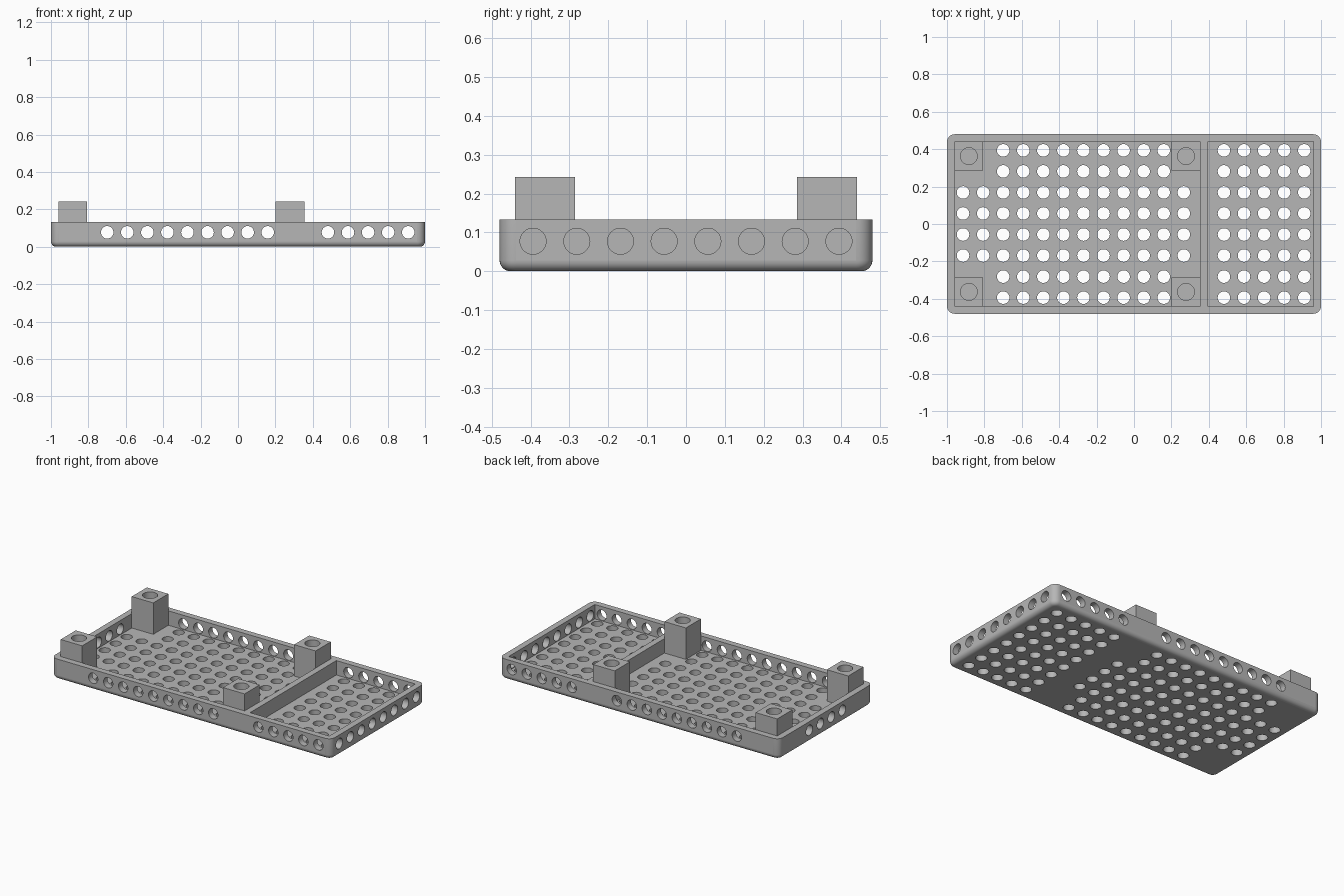
import bpy, bmesh
from mathutils import Matrix, Vector

cube = bpy.data.objects.get("Cube")
if cube:
    bpy.data.objects.remove(cube, do_unlink=True)

# Main dimensions
HALF_X, HALF_Y, RIM = 1.0, 0.48, 0.133
WALL, FLOOR = 0.04, 0.04
POST_TOP, POST_SIZE = 0.243, 0.154
DIVIDER = (0.355, 0.395)
HOLE_R, HOLE_Z = 0.0335, 0.077
IN_X, IN_Y = HALF_X - WALL, HALF_Y - WALL

# Shared hole grid
xs = [-0.914 + 0.1073 * i for i in range(18)]
ys = [0.1125 * (j - 3.5) for j in range(8)]

grey = bpy.data.materials.new("plain grey")
grey.use_nodes = True
colour = (0.47, 0.47, 0.47, 1)
grey.diffuse_color = colour
grey.node_tree.nodes["Principled BSDF"].inputs["Base Color"].default_value = colour


def add_box(bm, lo, hi):
    lo, hi = Vector(lo), Vector(hi)
    m = Matrix.Translation((lo + hi) / 2) @ Matrix.Diagonal((*(hi - lo), 1))
    return bmesh.ops.create_cube(bm, size=1, matrix=m)["verts"]


def add_rod(bm, centre, axis, radius, depth):
    turn = Vector((0, 0, 1)).rotation_difference(Vector(axis)).to_matrix().to_4x4()
    bmesh.ops.create_cone(bm, cap_ends=True, segments=32, radius1=radius,
                          radius2=radius, depth=depth,
                          matrix=Matrix.Translation(centre) @ turn)


def to_object(bm, name):
    mesh = bpy.data.meshes.new(name)
    bm.to_mesh(mesh)
    bm.free()
    ob = bpy.data.objects.new(name, mesh)
    bpy.context.collection.objects.link(ob)
    mesh.materials.append(grey)
    return ob


def carve(ob, bm):
    """Cut a set of separate solids out of an object."""
    cutter = to_object(bm, "cutter")
    cutter.hide_render = True
    mod = ob.modifiers.new("cut", "BOOLEAN")
    mod.operation, mod.solver, mod.object = "DIFFERENCE", "EXACT", cutter
    graph = bpy.context.evaluated_depsgraph_get()
    mesh = bpy.data.meshes.new_from_object(ob.evaluated_get(graph))
    ob.modifiers.clear()
    ob.data = mesh
    bpy.data.objects.remove(cutter, do_unlink=True)


def finish(ob):
    """Smooth the round surfaces, keep the flat panels flat."""
    bpy.ops.object.select_all(action="DESELECT")
    ob.select_set(True)
    bpy.context.view_layer.objects.active = ob
    bpy.ops.object.shade_smooth_by_angle()
    for p in ob.data.polygons:
        if max(abs(c) for c in p.normal) > 0.999:
            p.use_smooth = False


# Tray block with rounded corners and a rounded lower edge
bm = bmesh.new()
add_box(bm, (-HALF_X, -HALF_Y, 0), (HALF_X, HALF_Y, RIM))
uprights = [e for e in bm.edges if abs(e.verts[0].co.z - e.verts[1].co.z) > 0.01]
bmesh.ops.bevel(bm, geom=uprights, offset=0.042, segments=8, profile=0.5, affect="EDGES")
lower = [e for e in bm.edges if all(v.co.z < 0.001 for v in e.verts)]
bmesh.ops.bevel(bm, geom=lower, offset=0.028, segments=6, profile=0.5, affect="EDGES")
tray = to_object(bm, "tray")

# Two compartments, leaving the divider between them
bm = bmesh.new()
for x0, x1 in ((-IN_X, DIVIDER[0]), (DIVIDER[1], IN_X)):
    add_box(bm, (x0, -IN_Y, FLOOR), (x1, IN_Y, RIM + 0.1))
carve(tray, bm)

# Floor holes, skipping the divider and the corners under the posts
bm = bmesh.new()
for i, x in enumerate(xs):
    for y in ys:
        if i == 12 or (i in (0, 1, 11) and abs(y) > 0.2):
            continue
        add_rod(bm, (x, y, FLOOR / 2), (0, 0, 1), HOLE_R, FLOOR + 0.02)
carve(tray, bm)

# Wall holes on the long sides and both ends
bm = bmesh.new()
for i, x in enumerate(xs):
    if i not in (0, 1, 11, 12):
        for side in (-1, 1):
            add_rod(bm, (x, side * (HALF_Y - WALL / 2), HOLE_Z), (0, 1, 0), HOLE_R, WALL + 0.02)
for y in ys:
    for side in (-1, 1):
        if side > 0 or abs(y) < 0.2:
            add_rod(bm, (side * (HALF_X - WALL / 2), y, HOLE_Z), (1, 0, 0), HOLE_R, WALL + 0.02)
carve(tray, bm)
finish(tray)

# Four square posts with a blind round socket
for end, x0 in (("right", -IN_X), ("left", DIVIDER[0] - POST_SIZE)):
    for place, side in (("front", -1), ("back", 1)):
        y0 = side * (IN_Y - POST_SIZE / 2)
        half = POST_SIZE / 2
        bm = bmesh.new()
        add_box(bm, (x0, y0 - half, FLOOR), (x0 + POST_SIZE, y0 + half, POST_TOP))
        post = to_object(bm, f"{place}_{end}_post")
        bm = bmesh.new()
        add_rod(bm, (x0 + half, y0, POST_TOP), (0, 0, 1), 0.045, 0.32)
        carve(post, bm)
        finish(post)
